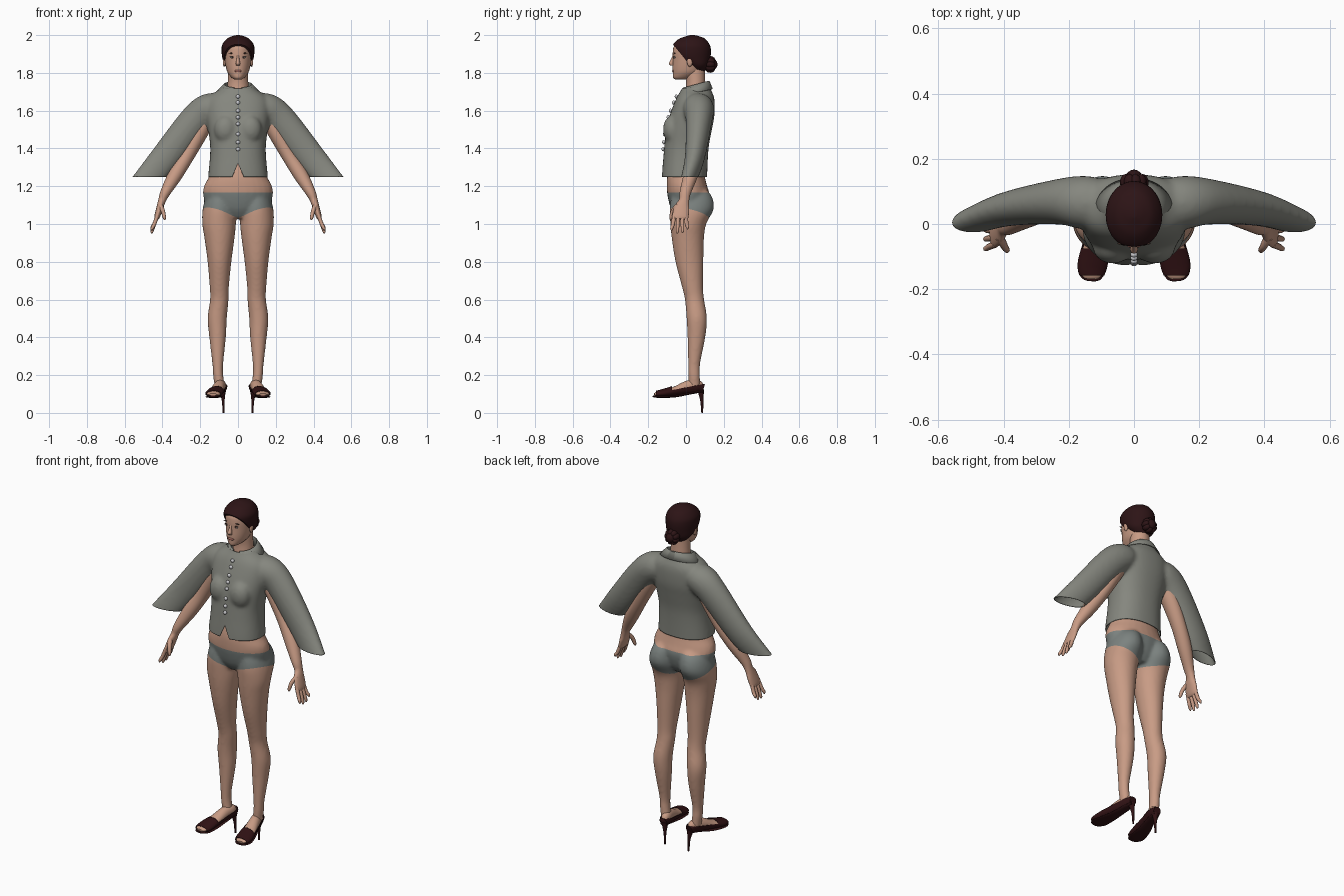
import bpy, bmesh, math
from mathutils import Vector, Matrix
from mathutils.bvhtree import BVHTree

cube = bpy.data.objects.get("Cube")
if cube:
    bpy.data.objects.remove(cube, do_unlink=True)

def material(name, r, g, b):
    m = bpy.data.materials.new(name)
    m.use_nodes = True
    m.diffuse_color = (r, g, b, 1)
    bsdf = next(n for n in m.node_tree.nodes if n.type == 'BSDF_PRINCIPLED')
    bsdf.inputs["Base Color"].default_value = (r, g, b, 1)
    bsdf.inputs["Roughness"].default_value = 0.7
    return m

SKIN = material("skin", .58, .33, .235)
CLOTH = material("grey_cloth", .235, .24, .21)
BRIEFS = material("grey_briefs", .2, .225, .215)
HAIR = material("dark_hair", .026, .007, .008)
LEATHER = material("dark_leather", .03, .006, .007)
PEARL = material("pearl", .6, .6, .62)
EYE = material("eye_white", .5, .47, .44)
DARK = material("dark_brown", .07, .035, .028)
LIP = material("lip", .4, .16, .13)
Y, Z = Vector((0, 1, 0)), Vector((0, 0, 1))

def catmull(pts, steps):
    """Smooth in-between control sections."""
    out = []
    for i in range(len(pts) - 1):
        a, b, c, d = (Vector(pts[min(max(i + k, 0), len(pts) - 1)]) for k in (-1, 0, 1, 2))
        for j in range(steps):
            t = j / steps
            out.append(b + (c - a) * t / 2 + (a - b * 2.5 + c * 2 - d / 2) * t * t
                       + (b * 1.5 - a / 2 - c * 1.5 + d / 2) * t ** 3)
    return out + [Vector(pts[-1])]

def loft(bm, ctrl, s=1, ref=Y, flat=False, seg=28, steps=5, power=2):
    """Closed tube through sections (x, y, z, half width, half depth)."""
    path = catmull(ctrl, steps)
    rings = []
    for i, p in enumerate(path):
        t = Z if flat else (path[min(i + 1, len(path) - 1)].xyz
                            - path[max(i - 1, 0)].xyz).normalized()
        b = (ref - t * ref.dot(t)).normalized()
        a = b.cross(t)
        ring = []
        for k in range(seg):
            c, d = math.cos(math.tau * k / seg), math.sin(math.tau * k / seg)
            c, d = (math.copysign(abs(v) ** (2 / power), v) for v in (c, d))
            v = p.xyz + a * c * max(p[3], .001) + b * d * max(p[4], .001)
            ring.append(bm.verts.new((v.x * s, v.y, v.z)))
        rings.append(ring)
    for r, q in zip(rings, rings[1:]):
        for k in range(seg):
            bm.faces.new((r[k], r[k - 1], q[k - 1], q[k]))
    bm.faces.new(rings[0])
    bm.faces.new(rings[-1])
    bmesh.ops.recalc_face_normals(bm, faces=bm.faces[:])
    return bm

def stack(rows):
    """Rows (z, front y, back y, half width) to upright sections."""
    return [(0, (f + b) / 2, z, w, (b - f) / 2) for z, f, b, w in rows]

def ball(bm, loc, size, div=3):
    bmesh.ops.create_icosphere(bm, subdivisions=div, radius=1,
                               matrix=Matrix.Translation(loc) @ Matrix.Diagonal((*size, 1)))
    return bm

def make(name, bm, *mats, solid=0):
    me = bpy.data.meshes.new(name)
    bm.to_mesh(me)
    bm.free()
    for m in mats:
        me.materials.append(m)
    ob = bpy.data.objects.new(name, me)
    bpy.context.collection.objects.link(ob)
    bpy.ops.object.select_all(action='DESELECT')
    ob.select_set(True)
    bpy.context.view_layer.objects.active = ob
    bpy.ops.object.shade_smooth_by_angle(angle=math.radians(45))
    if solid:
        mod = ob.modifiers.new("thickness", 'SOLIDIFY')
        mod.thickness, mod.offset = solid, -1
    return ob

def fuse(bm, voxel, rounds):
    """Blend overlapping closed parts into one smooth skin."""
    ob = make("fuse_helper", bm)
    mod = ob.modifiers.new("fuse", 'REMESH')
    mod.mode, mod.voxel_size = 'VOXEL', voxel
    out = bmesh.new()
    out.from_object(ob, bpy.context.evaluated_depsgraph_get())
    bpy.data.objects.remove(ob, do_unlink=True)
    for _ in range(rounds):
        bmesh.ops.smooth_vert(out, verts=out.verts[:], factor=.5,
                              use_axis_x=True, use_axis_y=True, use_axis_z=True)
    return out

def cut(bm, co, no, clear=True, fill=False):
    res = bmesh.ops.bisect_plane(bm, geom=bm.verts[:] + bm.edges[:] + bm.faces[:],
                                 plane_co=co, plane_no=no, clear_outer=clear)
    if fill:
        bmesh.ops.holes_fill(bm, edges=[e for e in res['geom_cut']
                                        if isinstance(e, bmesh.types.BMEdge)])

def drop(bm, rule):
    bmesh.ops.delete(bm, geom=[f for f in bm.faces if rule(f.calc_center_median())],
                     context='FACES')

SIDES = ((1, "left"), (-1, "right"))

# Hips and legs, with the briefs cut into the surface
bm = loft(bmesh.new(), stack([(1.03, -.05, .08, .07), (1.08, -.08, .11, .16), (1.15, -.098, .125, .184),
          (1.2, -.102, .112, .18), (1.25, -.1, .1, .155), (1.32, -.085, .09, .135),
          (1.42, -.06, .09, .11)]), flat=True)
for s, _ in SIDES:
    loft(bm, [(.095, .045, .13, .028, .03), (.105, .043, .2, .027, .031), (.107, .043, .26, .029, .032),
              (.108, .055, .4, .044, .047), (.11, .057, .5, .051, .054), (.099, .045, .6, .049, .051),
              (.099, .034, .67, .051, .056), (.098, .018, .8, .063, .074), (.098, .01, .92, .079, .085),
              (.1, .012, 1, .089, .095), (.098, .03, 1.08, .089, .117), (.09, .03, 1.15, .075, .105),
              (.07, .02, 1.2, .05, .07)], s, flat=True)
bm = fuse(bm, .008, 4)
cut(bm, (0, 0, 1.168), Z, False)
for s, _ in SIDES:
    cut(bm, (s * .03, 0, 1.03), (-.34 * s, .25, 1), False)
for f in bm.faces:
    c = f.calc_center_median()
    f.material_index = int(c.z < 1.168 and c.z > 1.03 + .34 * (abs(c.x) - .03) - .25 * c.y)
make("hips_and_legs", bm, SKIN, BRIEFS)

# Jacket: torso and sleeves fused, then opened at hem, neck and cuffs
bm = loft(bmesh.new(), stack([(1.15, -.128, .11, .162), (1.25, -.128, .112, .158), (1.35, -.12, .116, .149),
          (1.42, -.114, .122, .148), (1.5, -.106, .137, .158), (1.57, -.088, .15, .168),
          (1.64, -.062, .152, .168), (1.68, -.044, .146, .145), (1.72, -.02, .128, .09),
          (1.77, 0, .115, .062)]), flat=True, power=2.3, seg=40)
for s, _ in SIDES:
    ball(bm, (s * .065, -.072, 1.5), (.062, .05, .075))
    loft(bm, [(.08, .06, 1.625, .06, .07), (.15, .066, 1.61, .083, .082), (.23, .068, 1.545, .084, .07),
              (.39, .045, 1.346, .078, .052), (.52, 0, 1.193, .067, .037), (.58, -.015, 1.12, .067, .037)], s)
bm = fuse(bm, .009, 5)
cut(bm, (0, 0, 1.25), -Z)
cut(bm, (0, .05, 1.728), (0, -.15, 1))
for s, _ in SIDES:
    cut(bm, (s * .52, 0, 1.193), (s * .65, 0, -.76))
    cut(bm, (0, 0, 1.32), (s * 2.3, 0, 1), False)
drop(bm, lambda c: c.y < 0 and abs(c.x) < .04 and c.z < 1.32 - 2.3 * abs(c.x))
tree = BVHTree.FromBMesh(bm)
make("jacket", bm, CLOTH, solid=.004)

# Folded collar, open at the throat
bm = bmesh.new()
rows = []
for rx, ry, cy, z, k in ((.066, .062, .053, 1.69, .01), (.071, .067, .053, 1.74, .018),
                         (.078, .072, .053, 1.738, .018), (.118, .092, .05, 1.697, .018)):
    angles = [math.radians(-164 + 328 * i / 40) for i in range(41)]
    rows.append([bm.verts.new((rx * math.sin(t), cy + ry * math.cos(t), z + k * math.cos(t)))
                 for t in angles])
for r, q in zip(rows, rows[1:]):
    for i in range(40):
        bm.faces.new((r[i], r[i + 1], q[i + 1], q[i]))
make("collar", bm, CLOTH, solid=.004)

# Front buttons sit on the jacket surface
bm = bmesh.new()
for z in (1.675, 1.643, 1.6, 1.565, 1.53, 1.476, 1.433, 1.396):
    hit = tree.ray_cast(Vector((0, -1, z)), Y)[0]
    if hit:
        ball(bm, hit - Y * .005, (.011, .009, .011), 2)
make("buttons", bm, PEARL)

# Arms with hands and fingers
for s, side in SIDES:
    bm = loft(bmesh.new(), [(.14, .06, 1.6, .05, .05), (.2, .06, 1.49, .045, .05), (.268, .05, 1.365, .039, .042),
              (.332, .025, 1.26, .038, .038), (.383, -.003, 1.17, .027, .03), (.402, -.01, 1.125, .02, .027),
              (.414, -.022, 1.085, .018, .04), (.428, -.03, 1.04, .015, .043),
              (.433, -.031, 1.025, .01, .038)], s)
    for base, tip, low in ((-.062, -.076, .965), (-.041, -.046, .95), (-.02, -.018, .953), (-.001, .008, .972)):
        loft(bm, [(.425, base, 1.05, .01, .011), (.443, (base + tip) / 2, 1, .01, .01),
                  (.455, tip, low + .012, .008, .008), (.457, tip, low, .003, .003)], s, seg=10)
    loft(bm, [(.412, -.04, 1.1, .013, .015), (.398, -.068, 1.07, .011, .012), (.39, -.08, 1.035, .009, .009),
              (.388, -.082, 1.022, .003, .003)], s, seg=10)
    make(side + "_arm", bm, SKIN)

# Head, neck, ears and nose
bm = loft(bmesh.new(), stack([(1.764, -.055, 0, .016), (1.775, -.068, .04, .034), (1.8, -.07, .08, .054),
          (1.83, -.071, .1, .064), (1.87, -.07, .115, .071), (1.91, -.07, .12, .074), (1.94, -.064, .115, .07),
          (1.97, -.035, .095, .05), (1.982, .01, .06, .015)]), flat=True)
loft(bm, stack([(1.66, -.01, .11, .062), (1.74, 0, .102, .055), (1.8, -.005, .1, .052),
                (1.84, 0, .1, .05)]), flat=True)
loft(bm, [(0, -.064, 1.892, .006, .007), (0, -.072, 1.868, .008, .01), (0, -.078, 1.85, .012, .013),
          (0, -.072, 1.838, .01, .009)], flat=True, seg=14)
for s, _ in SIDES:
    ball(bm, (s * .073, .02, 1.86), (.008, .015, .028), 2)
make("head", bm, SKIN)

# Facial details
bm = bmesh.new()
for s, _ in SIDES:
    ball(bm, (s * .031, -.0605, 1.882), (.013, .005, .005), 2)
make("eyes", bm, EYE)
bm = bmesh.new()
for s, _ in SIDES:
    ball(bm, (s * .031, -.064, 1.882), (.005, .003, .005), 2)
    ball(bm, (s * .031, -.061, 1.888), (.014, .004, .0025), 2)
    ball(bm, (s * .034, -.06, 1.904), (.018, .004, .003), 2)
make("brows_and_pupils", bm, DARK)
make("lips", ball(bmesh.new(), (0, -.067, 1.81), (.02, .007, .007)), LIP)

# Hair cap trimmed along the hairline, with a coiled bun
bm = loft(bmesh.new(), stack([(1.81, .03, .1, .04), (1.84, 0, .118, .07), (1.88, -.06, .129, .083),
          (1.92, -.075, .132, .087), (1.95, -.07, .125, .083), (1.98, -.037, .102, .06),
          (1.994, 0, .07, .032), (2, .02, .045, .008)]), flat=True)
cut(bm, (0, -.068, 1.95), (0, -.12, -.098), fill=True)
make("hair", bm, HAIR)
bm = ball(bmesh.new(), (0, .13, 1.845), (.03, .037, .034))
for i in range(9):
    t = math.tau * i / 9
    ball(bm, (.027 * math.cos(t), .128, 1.845 + .027 * math.sin(t)), (.018, .026, .018), 2)
make("hair_bun", bm, HAIR)

# Feet and open-toed stiletto shoes
FOOT = [(.084, .083, .132, .016, .018), (.088, .06, .142, .026, .033), (.1, .01, .137, .03, .034),
        (.115, -.06, .117, .036, .022), (.127, -.12, .104, .04, .016), (.131, -.155, .1, .032, .011),
        (.132, -.168, .098, .02, .006)]
for s, side in SIDES:
    make(side + "_foot", loft(bmesh.new(), FOOT, s, ref=Z), SKIN)
    bm = loft(bmesh.new(), [(x, y - .003 + (y > .08) * .012, z, a + .006, b + .006)
                            for x, y, z, a, b in FOOT], s, ref=Z, steps=8)
    rim = Vector((0, -.19, 1))
    cut(bm, (0, .09, .152), rim, False)
    cut(bm, (0, -.075, 0), Y, False)
    cut(bm, (0, -.158, 0), -Y)
    drop(bm, lambda c: c.y > -.075 and (c - Vector((0, .09, .152))).dot(rim) > 0)
    make(side + "_shoe_upper", bm, LEATHER, solid=.002)
    bm = loft(bmesh.new(), [(.083, .09, .116, .018, .008), (.09, .05, .111, .026, .008),
              (.1, 0, .1, .03, .007), (.115, -.06, .088, .038, .006), (.128, -.13, .085, .045, .006),
              (.132, -.165, .087, .032, .006), (.133, -.175, .088, .014, .004)], s, ref=Z)
    loft(bm, [(.083, .077, .125, .02, .018), (.081, .08, .1, .014, .014), (.078, .084, .06, .007, .008),
              (.077, .086, 0, .005, .005)], s, flat=True, seg=16)
    make(side + "_shoe_sole_and_heel", bm, LEATHER)
